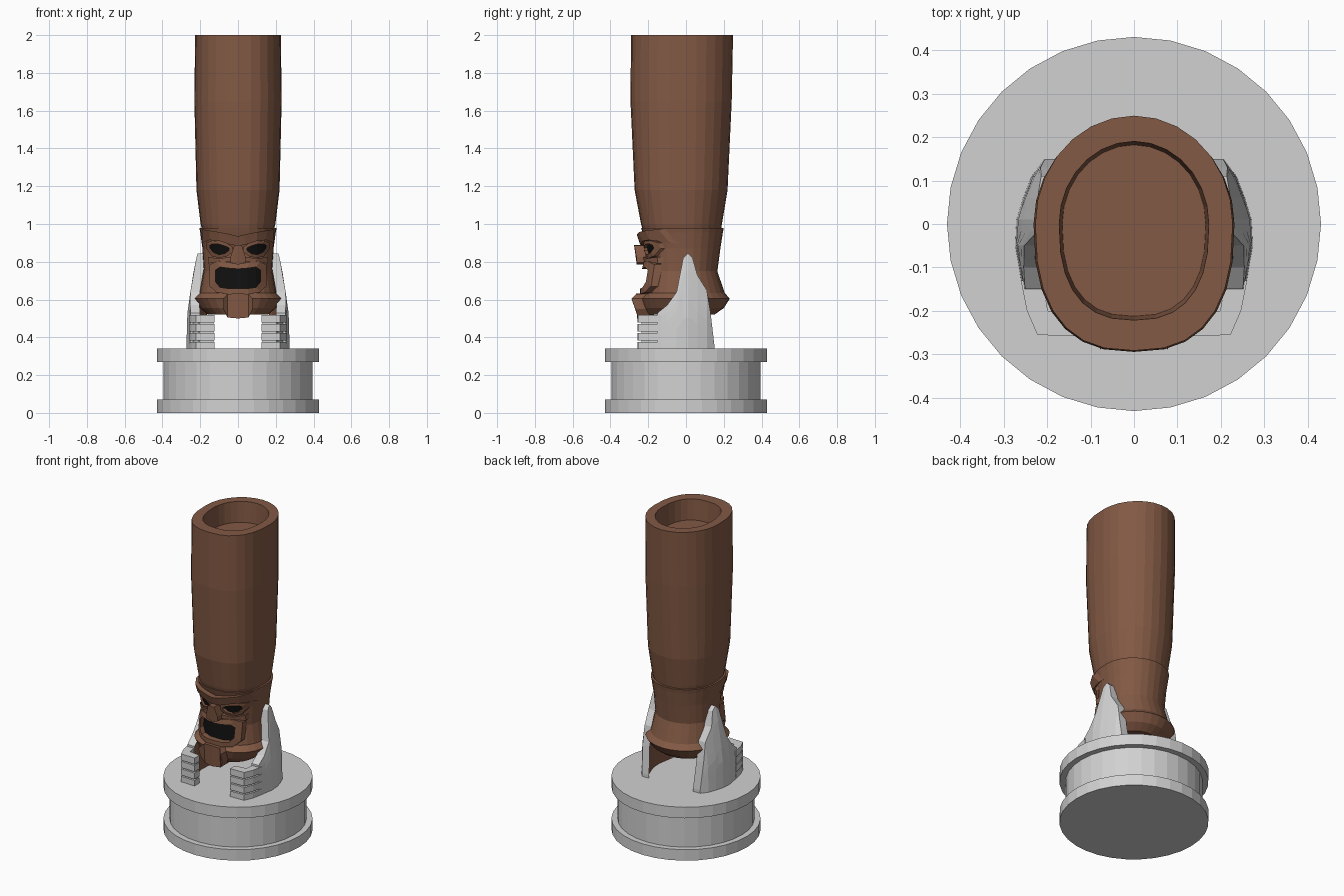
import bpy, bmesh, math

if "Cube" in bpy.data.objects:
    bpy.data.objects.remove(bpy.data.objects["Cube"])


def material(name, rgb):
    m = bpy.data.materials.new(name)
    m.diffuse_color = (*rgb, 1)
    m.use_nodes = True
    m.node_tree.nodes["Principled BSDF"].inputs["Base Color"].default_value = m.diffuse_color
    return m


WOOD = material("brown wood", (0.225, 0.10, 0.058))
STONE = material("light grey", (0.64, 0.64, 0.64))
BLACK = material("black", (0.005, 0.005, 0.005))


def make(name, verts, faces, mats, index=None):
    me = bpy.data.meshes.new(name)
    me.from_pydata(verts, [], faces)
    for m in mats:
        me.materials.append(m)
    if index:
        me.polygons.foreach_set("material_index", index)
    bm = bmesh.new()
    bm.from_mesh(me)
    bmesh.ops.recalc_face_normals(bm, faces=bm.faces)
    bm.to_mesh(me)
    bm.free()
    ob = bpy.data.objects.new(name, me)
    bpy.context.collection.objects.link(ob)
    return ob


def lerp_table(table, t):
    """Linear lookup in rows (key, values...)."""
    if t <= table[0][0]:
        return table[0][1:]
    for a, b in zip(table, table[1:]):
        if t <= b[0]:
            k = (t - a[0]) / (b[0] - a[0])
            return [p + (q - p) * k for p, q in zip(a[1:], b[1:])]
    return table[-1][1:]


def loft(name, rings, mat, n=28, round_section=False):
    """Closed loft of egg-shaped rings (z, half width, front reach, back reach)."""
    verts = []
    for z, rx, front, back in rings:
        for i in range(n):
            a = 2 * math.pi * i / n
            c, s = math.cos(a), math.sin(a)
            p = 2 if s > 0 or round_section else 2.5
            x = math.copysign(abs(c) ** (2 / p), c) * rx
            y = math.copysign(abs(s) ** (2 / p), s) * (back if s > 0 else front)
            verts.append((x, y, z))
    faces = [(r * n + i, r * n + (i + 1) % n, (r + 1) * n + (i + 1) % n, (r + 1) * n + i)
             for r in range(len(rings) - 1) for i in range(n)]
    last = (len(rings) - 1) * n
    faces += [tuple(range(n))[::-1], tuple(range(last, last + n))]
    return make(name, verts, faces, [mat])


# Spool-shaped base
loft("base", [(z, r, r, r) for z, r in
              ((0, .43), (.07, .43), (.07, .395), (.27, .395), (.27, .43), (.34, .43))],
     STONE, 32, True)

# Hollow log
loft("log", [(.97, .19, .23, .185), (1.0, .198, .238, .19), (1.18, .22, .272, .22),
             (1.65, .231, .294, .242), (2, .227, .291, .249),
             (2, .172, .221, .19), (1.87, .165, .212, .182)], WOOD)

# Carved head
HEAD = [(.52, .16, .205, .15), (.555, .2, .225, .2), (.605, .234, .24, .232),
        (.635, .203, .205, .205), (.75, .182, .19, .166), (.87, .188, .2, .182),
        (.955, .2, .23, .195), (.98, .205, .238, .2)]
loft("head", HEAD, WOOD)


def surf(x, z, d=0.0):
    """Point on the front of the head, pushed out by d."""
    rx, front, _ = lerp_table(HEAD, z)
    k = max(0.0, 1 - min(1, abs(x) / rx) ** 2.5) ** 0.4
    return (x, -front * k - d, z)


def loop(cols):
    return [(x, lo) for x, lo, hi in cols] + [(x, hi) for x, lo, hi in cols[::-1]]


def slab(name, cols, d, mat, back=-.03):
    """Solid plate on the face, from columns (x, low z, high z)."""
    pts, n = loop(cols), 2 * len(cols)
    verts = [surf(x, z, d) for x, z in pts] + [surf(x, z, back) for x, z in pts]
    faces = [(i, (i + 1) % n, n + (i + 1) % n, n + i) for i in range(n)]
    for o in (0, n):
        faces += [(o + i, o + i + 1, o + n - 2 - i, o + n - 1 - i) for i in range(len(cols) - 1)]
    return make(name, verts, faces, [mat])


def frame(name, outer, inner, d):
    """Raised rim round an opening, with a black plate inside."""
    o, i = loop(outer), loop(inner)
    n = len(o)
    verts = [surf(x, z, e) for pts, e in ((o, -.02), (o, d * .8), (i, d), (i, -.02))
             for x, z in pts]
    faces = [(r * n + k, r * n + (k + 1) % n, (r + 1) % 4 * n + (k + 1) % n, (r + 1) % 4 * n + k)
             for r in range(4) for k in range(n)]
    make(name + "_rim", verts, faces, [WOOD])
    slab(name + "_hole", inner, .006, BLACK, -.002)


def mirrored(half):
    """Full columns from right-half columns that begin at x = 0."""
    return [(-x, a, b) for x, a, b in half[:0:-1]] + half


frame("mouth",
      mirrored([(0, .63, .785), (.06, .63, .80), (.115, .638, .802), (.15, .67, .785)]),
      mirrored([(0, .658, .762), (.05, .658, .766), (.095, .665, .772), (.12, .695, .755)]), .042)

for s, side in ((-1, "left"), (1, "right")):
    def flip(cols):
        return [(s * x, a, b) for x, a, b in cols][::s]
    frame(side + "_eye",
          flip([(.03, .85, .88), (.06, .828, .9), (.1, .82, .91), (.14, .83, .912), (.168, .87, .90)]),
          flip([(.047, .86, .872), (.07, .844, .884), (.1, .838, .893), (.13, .85, .895), (.148, .872, .888)]),
          .025)
    slab(side + "_cheek", flip([(.04, .80, .825), (.1, .803, .818), (.16, .79, .825)]), .03, WOOD)

slab("brow", mirrored([(0, .885, .935), (.04, .89, .945), (.1, .91, .957), (.15, .915, .965),
                       (.19, .90, .972)]), .035, WOOD)
slab("nose", mirrored([(0, .785, .89), (.02, .79, .885), (.04, .797, .825)]), .068, WOOD)
slab("chin", mirrored([(0, .50, .632), (.055, .505, .63), (.078, .55, .605)]), .055, WOOD)

# Hands holding the head: curved palm plates with curled fingers
TOP = [(-.15, .53), (-.1, .57), (-.05, .64), (-.015, .82), (.01, .845), (.035, .82),
       (.06, .73), (.11, .65), (.13, .53), (.15, .36)]
PLAN = [(-.15, .256), (-.05, .273), (.01, .27), (.1, .243), (.15, .205)]
DROP = [(.34, 0), (.52, .004), (.65, .022), (.75, .036), (.845, .056)]
ROWS = 6


def palm(s, side):
    verts = []
    for inset in (0, .05):
        for y, top in TOP:
            for r in range(ROWS + 1):
                z = .335 + (top - .335) * r / ROWS
                x = lerp_table(PLAN, y)[0] - lerp_table(DROP, z)[0] - inset
                verts.append((s * x, y, z))
    m, c = ROWS + 1, len(TOP)
    half = c * m
    faces, index = [], []
    for o in (0, half):
        for i in range(c - 1):
            for r in range(ROWS):
                a = o + i * m + r
                faces.append((a, a + 1, a + m + 1, a + m))
                index.append(1 if o else 0)   # inner side is wood
    edge = ([i * m for i in range(c)] + [(c - 1) * m + r for r in range(1, m)]
            + [i * m + ROWS for i in range(c - 2, -1, -1)] + list(range(ROWS - 1, 0, -1)))
    for a, b in zip(edge, edge[1:] + edge[:1]):
        faces.append((a, b, half + b, half + a))
        index.append(0)
    make(side + "_palm", verts, faces, [STONE, WOOD], index)


def prism(name, outline, z0, z1, s):
    n = len(outline)
    verts = [(s * x, y, z) for z in (z0, z1) for x, y in outline]
    faces = [(i, (i + 1) % n, n + (i + 1) % n, n + i) for i in range(n)]
    faces += [tuple(range(n)), tuple(range(n, 2 * n))]
    make(name, verts, faces, [STONE])


FINGER = [(.125, -.258), (.222, -.255), (.246, -.2), (.26, -.13), (.21, -.13), (.198, -.2), (.125, -.21)]
CORE = [(.13, -.235), (.205, -.235), (.23, -.19), (.243, -.13), (.213, -.13), (.2, -.2), (.13, -.215)]
for s, side in ((-1, "left"), (1, "right")):
    palm(s, side)
    prism(side + "_finger_core", CORE, .335, .515, s)
    for k in range(4):
        z = .335 + k * .0475
        prism(f"{side}_finger_{k + 1}", FINGER, z, z + .040, s)
